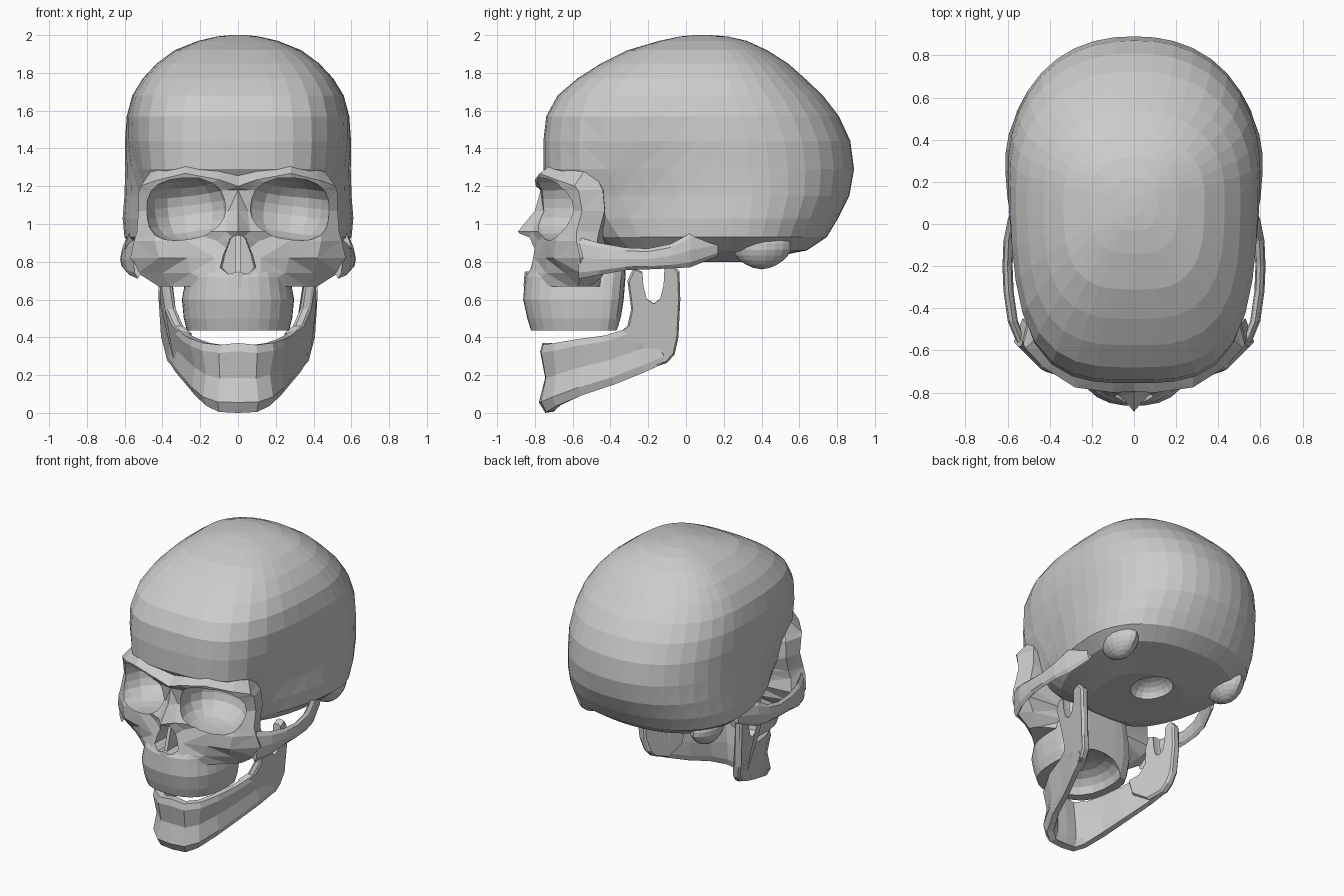
import bpy, bmesh, math
from mathutils import Matrix, Vector

if "Cube" in bpy.data.objects:
    bpy.data.objects.remove(bpy.data.objects["Cube"])


def finish(bm, name):
    bmesh.ops.recalc_face_normals(bm, faces=bm.faces)
    me = bpy.data.meshes.new(name)
    bm.to_mesh(me)
    bm.free()
    ob = bpy.data.objects.new(name, me)
    bpy.context.collection.objects.link(ob)
    return ob


def loft(name, rings, tri=False):
    bm = bmesh.new()
    vs = [[bm.verts.new(p) for p in r] for r in rings]
    n = len(rings[0])
    for a, b in zip(vs, vs[1:]):
        for i in range(n):
            j = (i + 1) % n
            bm.faces.new((a[i], a[j], b[j], b[i]))
    bm.faces.new(vs[0])
    bm.faces.new(vs[-1])
    bmesh.ops.recalc_face_normals(bm, faces=bm.faces)
    if tri:
        bmesh.ops.triangulate(bm, faces=bm.faces)
    return finish(bm, name)


def blob(name, center, radii, n=2.0, rot=None, side=1):
    # rounded ellipsoid, mirrored to the other side when side is -1
    bm = bmesh.new()
    bmesh.ops.create_uvsphere(bm, u_segments=18, v_segments=11, radius=1)
    for v in bm.verts:
        k = sum(abs(c) ** n for c in v.co) ** (-1 / n)
        p = Vector([c * k * r for c, r in zip(v.co, radii)])
        if rot:
            p = rot @ p
        p += Vector(center)
        v.co = (p.x * side, p.y, p.z)
    return finish(bm, name)


def oval(z, yf, yb, w, nf, nb, mid, seg=40):
    # horizontal slice with different front and back roundness
    yc = yf + mid * (yb - yf)
    pts = []
    for i in range(seg):
        t = 2 * math.pi * i / seg
        s, c = math.sin(t), math.cos(t)
        n, ry = (nf, yc - yf) if c > 0 else (nb, yb - yc)
        r = (abs(s) ** n + abs(c) ** n) ** (-1 / n)
        pts.append((w * r * s, yc - ry * r * c, z))
    return pts


def combine(target, other, op):
    m = target.modifiers.new("combine", 'BOOLEAN')
    m.operation, m.solver, m.object = op, 'EXACT', other
    bpy.context.view_layer.objects.active = target
    bpy.ops.object.modifier_apply(modifier=m.name)
    bpy.data.objects.remove(other)


# Braincase: z, front y, back y, half width
levels = [
    (.80, -.30, .33, .28), (.86, -.42, .64, .52), (.93, -.50, .745, .605),
    (1.03, -.58, .805, .615), (1.15, -.66, .865, .605), (1.29, -.755, .89, .60),
    (1.44, -.755, .87, .60), (1.57, -.74, .81, .59), (1.68, -.68, .725, .56),
    (1.77, -.575, .63, .505), (1.85, -.45, .54, .43), (1.92, -.31, .43, .335),
    (1.97, -.14, .32, .21), (1.993, -.03, .22, .11), (2.0, .04, .13, .04)]


def temple(p):
    x, y, z = p
    return (x * (1 - .14 * math.exp(-((y + .32) / .33) ** 2 - ((z - 1.05) / .35) ** 2)), y, z)


skull = loft("cranium", [[temple(p) for p in oval(*l, 3.2, 2.25, .6)] for l in levels], True)

# Face: half slices from midline round the cheek to the back
slices = {
    1.34: [(0, -.715), (.1, -.715), (.28, -.68), (.41, -.59), (.45, -.53), (.44, -.43)],
    1.27: [(0, -.795), (.1, -.80), (.28, -.775), (.43, -.68), (.515, -.59), (.47, -.46)],
    1.18: [(0, -.77), (.06, -.765), (.28, -.745), (.44, -.66), (.525, -.57), (.49, -.44)],
    1.07: [(0, -.80), (.05, -.755), (.26, -.72), (.44, -.635), (.528, -.55), (.50, -.43)],
    .96: [(0, -.89), (.065, -.815), (.26, -.735), (.44, -.67), (.535, -.58), (.50, -.46)],
    .91: [(0, -.85), (.11, -.78), (.27, -.745), (.44, -.69), (.55, -.58), (.51, -.47)],
    .82: [(0, -.83), (.12, -.80), (.27, -.745), (.42, -.70), (.57, -.56), (.53, -.45)],
    .74: [(0, -.855), (.12, -.82), (.25, -.74), (.40, -.64), (.53, -.56), (.46, -.48)],
    .67: [(0, -.86), (.12, -.825), (.25, -.72), (.36, -.62), (.42, -.57), (.38, -.51)],
}


def brow_z(x, z):
    # arched brow: low at the nose root and at the outer corners
    return z - (.07 * min(1, abs((x - .26) / .26)) ** 1.4 if z > 1.2 else 0)


rings = []
for z, half in slices.items():
    half = [(x, y, brow_z(x, z)) for x, y in half + [(.22, -.42)]]
    rings.append(half + [(-x, y, h) for x, y, h in half[:0:-1]])
combine(skull, loft("face", rings, True), 'UNION')

# Upper jaw
upper = [(.435, -.82, -.36, .27), (.50, -.84, -.345, .287), (.60, -.862, -.33, .297),
         (.72, -.852, -.32, .275), (.90, -.74, -.33, .24)]
combine(skull, loft("upper_jaw", [oval(*l, 2.5, 5, .65, 32) for l in upper], True), 'UNION')

# Eye socket, cut on the right only and mirrored below
turn = Matrix.Rotation(.25, 3, 'Z') @ Matrix.Rotation(.13, 3, 'Y')
combine(skull, blob("socket_cut", (.278, -.69, 1.08), (.222, .27, .165), 2.5, turn),
        'DIFFERENCE')

# Nose opening
pear = [(0, .95), (.045, .925), (.085, .84), (.105, .77), (.06, .735), (0, .748)]
pear += [(-x, z) for x, z in pear[-2:0:-1]]
combine(skull, loft("nose_cut", [[(x * k, y, z) for x, z in pear]
                                 for y, k in ((-1, 1), (-.62, .8))], True), 'DIFFERENCE')

# Palate hollow and spinal opening
combine(skull, blob("palate_cut", (0, -.50, .42), (.21, .27, .15), 2.3), 'DIFFERENCE')
combine(skull, blob("spine_cut", (0, .18, .80), (.13, .16, .10)), 'DIFFERENCE')

# Mirror the finished right half
mir = skull.modifiers.new("mirror", 'MIRROR')
mir.use_axis[0] = True
mir.use_bisect_axis[0] = True
bpy.context.view_layer.objects.active = skull
bpy.ops.object.modifier_apply(modifier=mir.name)

# Nasal septum
septum = [(-.83, .74), (-.60, .73), (-.60, .95), (-.77, .94)]
loft("nasal_septum", [[(x, y, z) for y, z in septum] for x in (-.012, .012)])

# Cheek arches and the bony knobs behind the ears: x, y, z, half height
arch = [(.53, -.57, .82, .11), (.575, -.46, .815, .085), (.595, -.32, .815, .06),
        (.60, -.20, .815, .055), (.595, -.08, .83, .065), (.575, .02, .86, .09),
        (.52, .17, .89, .06)]
for s, side in ((1, "right"), (-1, "left")):
    loft("cheek_arch_" + side,
         [[(s * (x + .024 * math.cos(i * math.pi / 4)), y, z + h * math.sin(i * math.pi / 4))
           for i in range(8)] for x, y, z, h in arch])
    blob("ear_knob_" + side, (.45, .40, .88), (.10, .16, .12), 1.7, side=s)

# Lower jaw body: top x, y, z then bottom x, y, z
stations = [
    (0, -.77, .37, 0, -.745, 0), (.10, -.765, .36, .10, -.74, .005),
    (.19, -.70, .37, .165, -.69, .035), (.25, -.58, .39, .225, -.56, .09),
    (.29, -.43, .41, .275, -.38, .15), (.335, -.30, .45, .33, -.22, .215),
    (.375, -.20, .45, .365, -.10, .27)]
path = [(-a, b, c, -d, e, f) for a, b, c, d, e, f in stations[:0:-1]] + stations
# height share and outward offset of each cross-section point
section = [(0, 0), (.15, .03), (.5, -.012), (.88, .005), (1, -.01),
           (1, -.06), (.5, -.075), (.15, -.07), (.02, -.05)]
rings = []
for i, st in enumerate(path):
    a, b = path[max(i - 1, 0)], path[min(i + 1, len(path) - 1)]
    t = (Vector(b[:2]) - Vector(a[:2])).normalized()
    u = abs(i - 6) / 6
    top, bot = Vector(st[:3]), Vector(st[3:])
    rings.append([bot.lerp(top, f) + Vector((t.y, -t.x, 0)) * o *
                  (1 - u * (.9 if o > 0 else .4)) for f, o in section])
loft("lower_jaw", rings)

# Jaw branches with the notch between the two upper prongs
branch = [(-.10, .265), (-.06, .31), (-.04, .40), (-.03, .60), (-.035, .75), (-.07, .79),
          (-.11, .77), (-.115, .68), (-.135, .605), (-.17, .58), (-.21, .605), (-.23, .68),
          (-.235, .75), (-.28, .765), (-.31, .70), (-.29, .55), (-.31, .46), (-.36, .42),
          (-.31, .30), (-.20, .23)]


def branch_x(y, z):
    lean = .4 * min(1, max(0, (.62 - z) / .2)) + .05
    return .37 + .05 * min(1, max(0, (z - .25) / .2)) + lean * min(0, y + .12)


for s, side in ((1, "right"), (-1, "left")):
    cy, cz = -.17, .5
    rings = []
    for dx, k in ((0, .93), (-.014, 1), (-.045, 1), (-.058, .93)):
        rings.append([(s * (branch_x(y, z) + dx), cy + (y - cy) * k, cz + (z - cz) * (k + 1) / 2)
                      for y, z in branch])
    loft("jaw_branch_" + side, rings)
